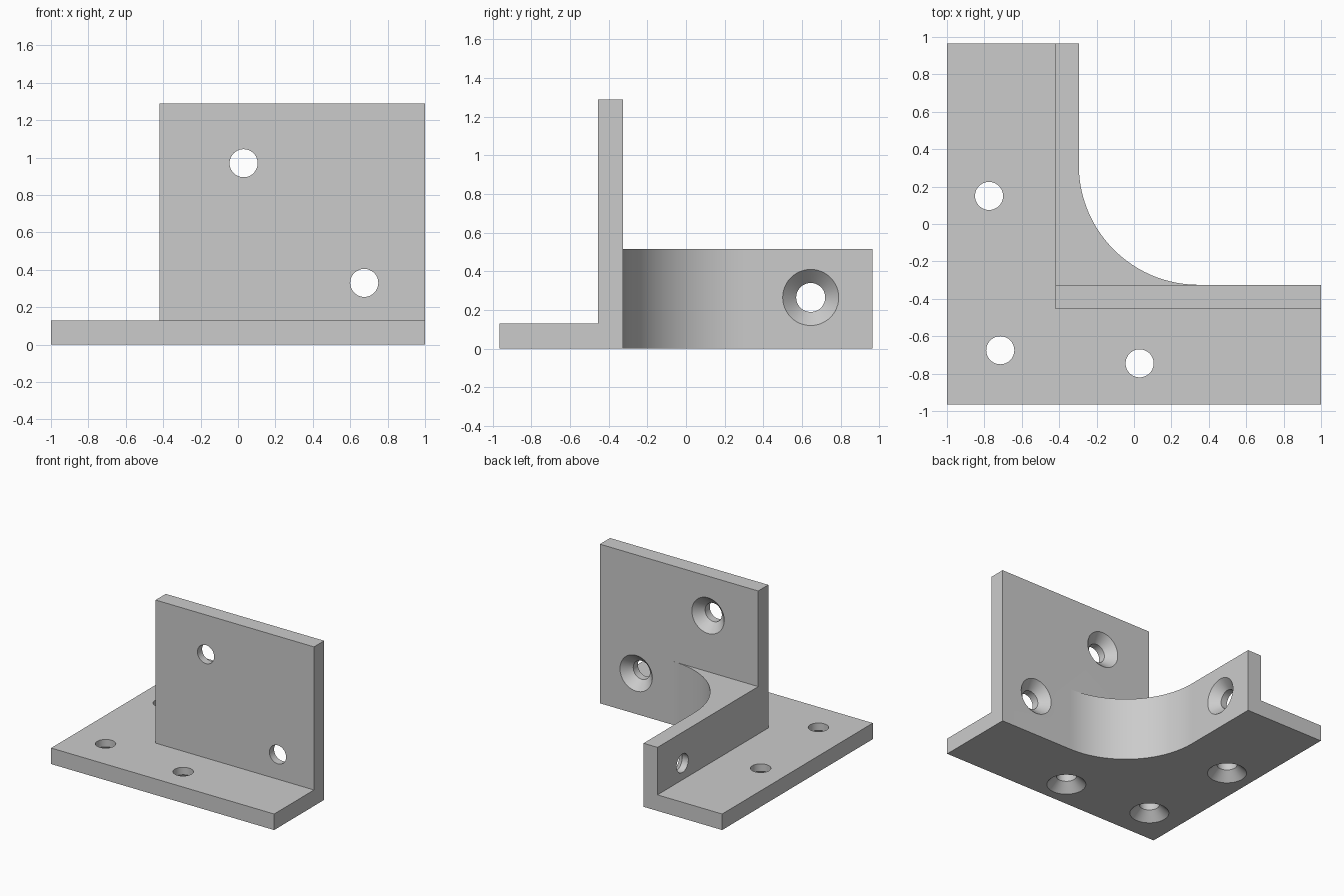
import bpy, bmesh
from math import cos, sin, pi
from mathutils import Vector

cube = bpy.data.objects.get("Cube")
if cube:
    bpy.data.objects.remove(cube, do_unlink=True)

# Main dimensions
X, Y = 1.0, 0.965                 # half extents of the plate
T = 0.13                          # plate thickness
WALL_X, WALL_Y = -0.42, -0.455    # outer faces of the two walls
IN_X, IN_Y = WALL_X + 0.125, WALL_Y + T
R = 0.64                          # inner corner radius
LOW, HIGH = 0.515, 1.29           # wall heights

grey = bpy.data.materials.new("light_grey")
grey.use_nodes = True
colour = (0.6, 0.6, 0.6, 1)
grey.diffuse_color = colour
grey.node_tree.nodes["Principled BSDF"].inputs["Base Color"].default_value = colour


def add_object(name, bm):
    bmesh.ops.recalc_face_normals(bm, faces=bm.faces)
    mesh = bpy.data.meshes.new(name)
    bm.to_mesh(mesh)
    bm.free()
    mesh.materials.append(grey)
    obj = bpy.data.objects.new(name, mesh)
    bpy.context.collection.objects.link(obj)
    return obj


def extrude_profile(name, points, height):
    bm = bmesh.new()
    face = bm.faces.new([bm.verts.new((x, y, 0)) for x, y in points])
    grown = bmesh.ops.extrude_face_region(bm, geom=[face])["geom"]
    verts = [v for v in grown if isinstance(v, bmesh.types.BMVert)]
    bmesh.ops.translate(bm, verts=verts, vec=(0, 0, height))
    return add_object(name, bm)


def add_screw_hole(bm, centre, direction):
    """Countersunk cutter entering the material along direction."""
    turn = Vector((0, 0, 1)).rotation_difference(Vector(direction))
    rings = []
    for radius, depth in ((0.165, -0.02), (0.075, 0.07), (0.075, 0.2)):
        ring = []
        for i in range(48):
            a = 2 * pi * i / 48
            p = Vector((radius * cos(a), radius * sin(a), depth))
            ring.append(bm.verts.new(Vector(centre) + turn @ p))
        rings.append(ring)
    for a, b in zip(rings, rings[1:]):
        for i in range(48):
            j = (i + 1) % 48
            bm.faces.new((a[i], a[j], b[j], b[i]))
    bm.faces.new(rings[0])
    bm.faces.new(rings[-1])


def combine(target, other, operation):
    mod = target.modifiers.new(operation.lower(), 'BOOLEAN')
    mod.operation = operation
    mod.solver = 'EXACT'
    mod.object = other
    bpy.context.view_layer.objects.active = target
    bpy.ops.object.modifier_apply(modifier=mod.name)
    bpy.data.objects.remove(other, do_unlink=True)


# Rounded inner corner shared by the plate and the low wall
arc = [(IN_X + R - R * cos(a), IN_Y + R - R * sin(a))
       for a in (pi / 2 * (1 - i / 40) for i in range(41))]

# Base plate
bracket = extrude_profile("corner_bracket", [
    (-X, -Y), (X, -Y), (X, IN_Y), *arc, (IN_X, Y), (-X, Y)], T)

# Low side wall with the filled corner
low_wall = extrude_profile("low_wall", [
    (WALL_X, WALL_Y), (arc[0][0], WALL_Y), *arc, (IN_X, Y), (WALL_X, Y)], LOW)

# Tall wall
tall_wall = extrude_profile("tall_wall", [
    (WALL_X, WALL_Y), (X, WALL_Y), (X, IN_Y), (WALL_X, IN_Y)], HIGH)

# Countersunk screw holes
bm = bmesh.new()
for x, y in ((-0.775, 0.15), (-0.715, -0.675), (0.03, -0.745)):
    add_screw_hole(bm, (x, y, 0), (0, 0, 1))
for x, z in ((0.03, 0.97), (0.675, 0.33)):
    add_screw_hole(bm, (x, IN_Y, z), (0, -1, 0))
add_screw_hole(bm, (IN_X, 0.645, 0.265), (-1, 0, 0))
holes = add_object("screw_holes", bm)

combine(bracket, low_wall, 'UNION')
combine(bracket, tall_wall, 'UNION')
combine(bracket, holes, 'DIFFERENCE')

bpy.ops.object.select_all(action='DESELECT')
bracket.select_set(True)
bpy.context.view_layer.objects.active = bracket
bpy.ops.object.shade_smooth_by_angle()
